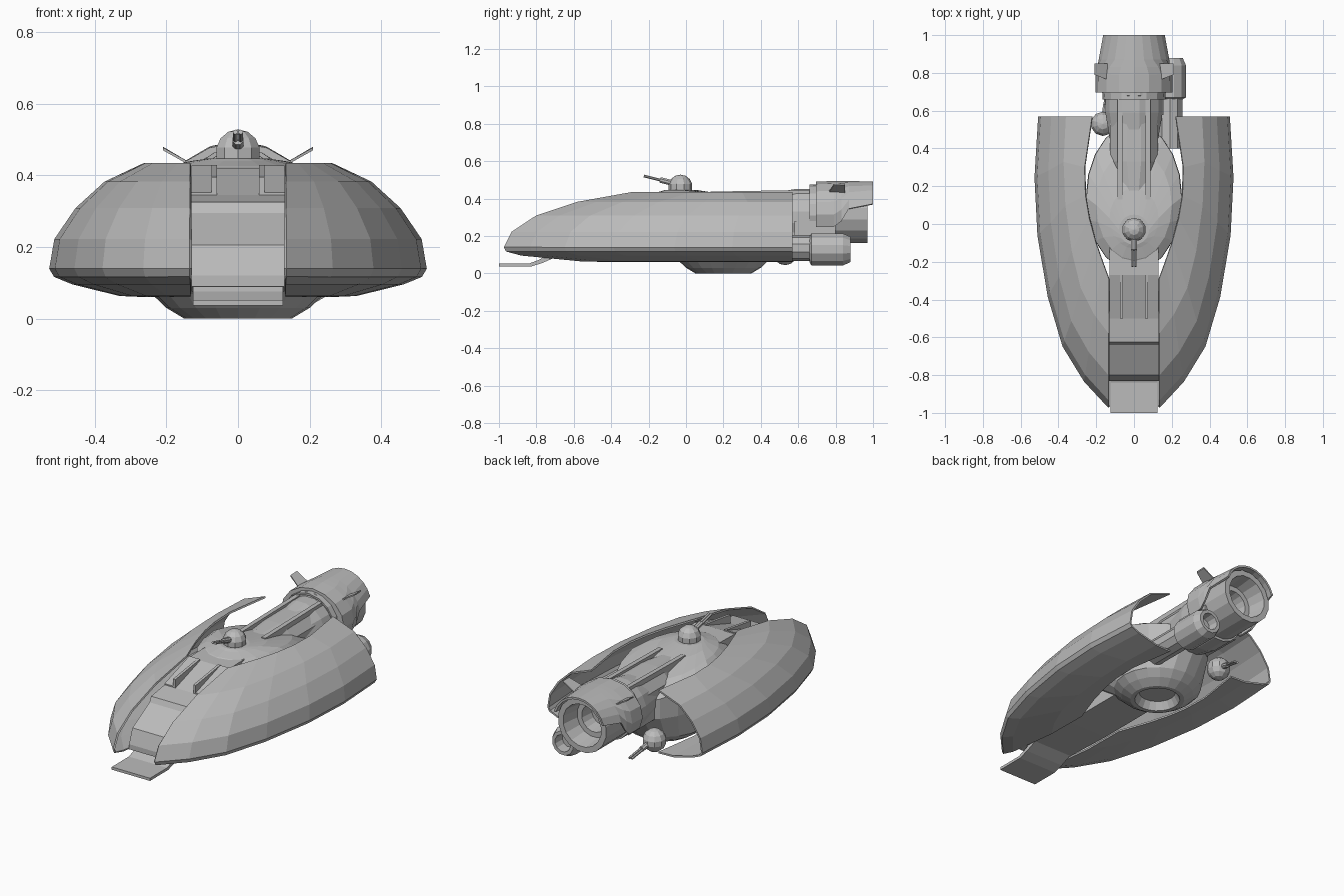
import bpy, bmesh, math
from mathutils import Vector

if "Cube" in bpy.data.objects:
    bpy.data.objects.remove(bpy.data.objects["Cube"], do_unlink=True)

GREY = (0.5, 0.5, 0.5, 1)
mat = bpy.data.materials.new("hull grey")
mat.use_nodes = True
mat.diffuse_color = GREY
mat.node_tree.nodes["Principled BSDF"].inputs["Base Color"].default_value = GREY


def finish(name, bm, thick=0, mirror=False):
    bmesh.ops.remove_doubles(bm, verts=bm.verts, dist=0.0005)
    bmesh.ops.recalc_face_normals(bm, faces=bm.faces)
    me = bpy.data.meshes.new(name)
    bm.to_mesh(me)
    bm.free()
    me.materials.append(mat)
    ob = bpy.data.objects.new(name, me)
    bpy.context.collection.objects.link(ob)
    if thick:
        mod = ob.modifiers.new("thickness", "SOLIDIFY")
        mod.thickness, mod.offset = thick, 0
    if mirror:
        mod = ob.modifiers.new("mirror", "MIRROR")
        mod.use_mirror_merge = False
    return ob


def loft(name, rings, closed=True, caps=False, **kw):
    """Skin a series of equal-length rings of points."""
    bm = bmesh.new()
    vs = [[bm.verts.new(p) for p in ring] for ring in rings]
    n = len(vs[0])
    for a, b in zip(vs, vs[1:]):
        for i in range(n if closed else n - 1):
            j = (i + 1) % n
            bm.faces.new((a[i], a[j], b[j], b[i]))
    if caps:
        bm.faces.new(vs[0])
        bm.faces.new(vs[-1])
    return finish(name, bm, **kw)


def extrude(name, profile, x0, x1, **kw):
    """Side profile (y, z) pulled across x."""
    return loft(name, [[(x, y, z) for y, z in profile] for x in (x0, x1)], caps=True, **kw)


def tube(name, profile, start, direction, sides=16, caps=True):
    """Turned part: (distance, radius) pairs along a direction."""
    q = Vector(direction).to_track_quat("Z", "Y")
    rings = []
    for d, r in profile:
        rings.append([Vector(start) + q @ Vector((r * math.cos(t), r * math.sin(t), d))
                      for t in (math.tau * (i + 0.5) / sides for i in range(sides))])
    return loft(name, rings, caps=caps)


def ball(name, centre, radius):
    bm = bmesh.new()
    bmesh.ops.create_uvsphere(bm, u_segments=10, v_segments=7, radius=radius)
    bmesh.ops.translate(bm, vec=centre, verts=bm.verts)
    return finish(name, bm)


# Side shells: stacked contours between the inner top and inner bottom edges
outline = [(0, 1), (.33, .91), (.62, .79), (.82, .62), (.96, .41), (1, .21), (.95, 0)]
levels = [(.37, -.58, .378), (.45, -.80, .305), (.508, -.93, .22), (.522, -.97, .14),
          (.51, -.96, .12), (.46, -.88, .10), (.33, -.55, .068)]
inner = [(.132, -.29), (.165, -.2), (.2, -.1), (.235, .03), (.255, .15), (.26, .3), (.22, .57)]
rings = [[(x, y, .43) for x, y in inner]]
for width, nose, z in levels:
    rings.append([(.132 + (width - .132) * f, .57 - (.57 - nose) * g, z) for f, g in outline])
rings.append([(x, y, .065) for x, y in inner])
loft("side_shell", rings, closed=False, thick=.01, mirror=True)

# Central nose strip, its ribs and the front lip
extrude("nose_strip", [(-.83, .09), (-.83, .12), (-.80, .205), (-.64, .295), (-.625, .325),
                       (-.5, .345), (-.27, .42), (0, .425), (0, .075), (-.4, .075)], -.13, .13)
extrude("nose_rib", [(-.5, .33), (-.5, .395), (-.27, .428), (-.27, .38)], .058, .074, mirror=True)
extrude("nose_cheek", [(-.5, .33), (-.5, .352), (-.27, .427), (-.27, .38)], .074, .13, mirror=True)
extrude("front_lip", [(-.64, .105), (-.74, .105), (-.78, .075), (-.84, .052), (-1, .052),
                      (-1, .036), (-.83, .036), (-.77, .055), (-.7, .085)], -.125, .125)

# Central body: deck dome easing down to the rear, bowl with a hollow below
SIDES = 20


def oval(rx, ry, cy, z, drop=0):
    pts = []
    for i in range(SIDES):
        t = math.tau * i / SIDES
        pts.append((rx * math.cos(t), cy + ry * math.sin(t), z - drop * max(0, math.sin(t))))
    return pts


loft("central_body", [oval(.08, .08, -.03, .447), oval(.13, .16, .03, .44, .015),
                      oval(.2, .29, .1, .425, .05), oval(.252, .39, .14, .39, .09),
                      oval(.255, .39, .14, .2), oval(.24, .24, .2, .068), oval(.2, .2, .2, .03),
                      oval(.15, .15, .2, 0), oval(.125, .125, .2, 0), oval(.1, .1, .2, .045)],
     caps=True)

# Top gun turret and rear ball gun
ball("turret_ball", (0, -.03, .463), .065)
ball("rear_gun_ball", (-.165, .53, .11), .066)
for side in (-.008, .008):
    tube("turret_gun", [(0, .007), (.16, .007)], (side, -.07, .482), (0, -1, .25), 6)
    tube("rear_gun", [(0, .007), (.15, .007)], (-.155 + side, .57, .1), (.12, 1, -.25), 6)
tube("turret_gun_sleeve", [(0, .016), (.06, .016)], (0, -.08, .485), (0, -1, .25), 8)
tube("rear_gun_sleeve", [(0, .016), (.05, .016)], (-.155, .58, .1), (.12, 1, -.25), 8)

# Engine duct with rails
duct = []
for y, w, top in [(.14, .075, .425), (.33, .125, .435), (.72, .13, .438)]:
    duct.append([(-w, y, .2), (-w, y, top - .07), (-w * .65, y, top - .015), (-w * .3, y, top),
                 (w * .3, y, top), (w * .65, y, top - .015), (w, y, top - .07), (w, y, .2)])
loft("engine_duct", duct, caps=True)
extrude("duct_rail", [(.13, .38), (.13, .437), (.7, .447), (.7, .38)], .062, .088, mirror=True)
tube("engine_neck", [(0, .13), (.14, .155), (.28, .155)], (0, .45, .3), (0, 1, 0))

# Main nozzle with an open, stepped mouth
tube("main_nozzle", [(.66, .13), (.68, .158), (.97, .158), (.97, .125), (.86, .11),
                     (.86, .08), (.78, .07)], (0, 0, .318), (0, 1, 0))

# Cowl over the upper part of the nozzle, cut back towards the rear
cowl = []
for y, rx, rz, low in [(.66, .16, .15, .25), (.70, .165, .152, .25), (.70, .2, .166, .25),
                       (.79, .197, .168, .25), (.83, .19, .168, .28), (.87, .183, .167, .345),
                       (1, .165, .166, .37)]:
    a = math.asin((low - .32) / rz)
    cowl.append([(rx * math.cos(t), y, .32 + rz * math.sin(t))
                 for t in (a + (math.pi - 2 * a) * i / 10 for i in range(11))])
loft("nozzle_cowl", cowl, closed=False, thick=.012)

# Slanted fins on the cowl
fin = [(.13, .76, .425), (.21, .79, .47), (.21, .85, .472), (.13, .85, .425)]
loft("cowl_fin", [fin, [(x, y, z + .008) for x, y, z in fin]], caps=True, mirror=True)

# Small side thruster and its feed pipe
tube("side_thruster", [(.66, .07), (.67, .088), (.84, .088), (.88, .07), (.88, .05),
                       (.82, .045)], (.19, 0, .128), (0, 1, 0), 12)
tube("thruster_pipe", [(.4, .07), (.67, .07)], (.19, 0, .135), (0, 1, 0), 10)
extrude("thruster_bracket", [(.58, .12), (.58, .28), (.8, .28), (.8, .12)], .12, .16)
